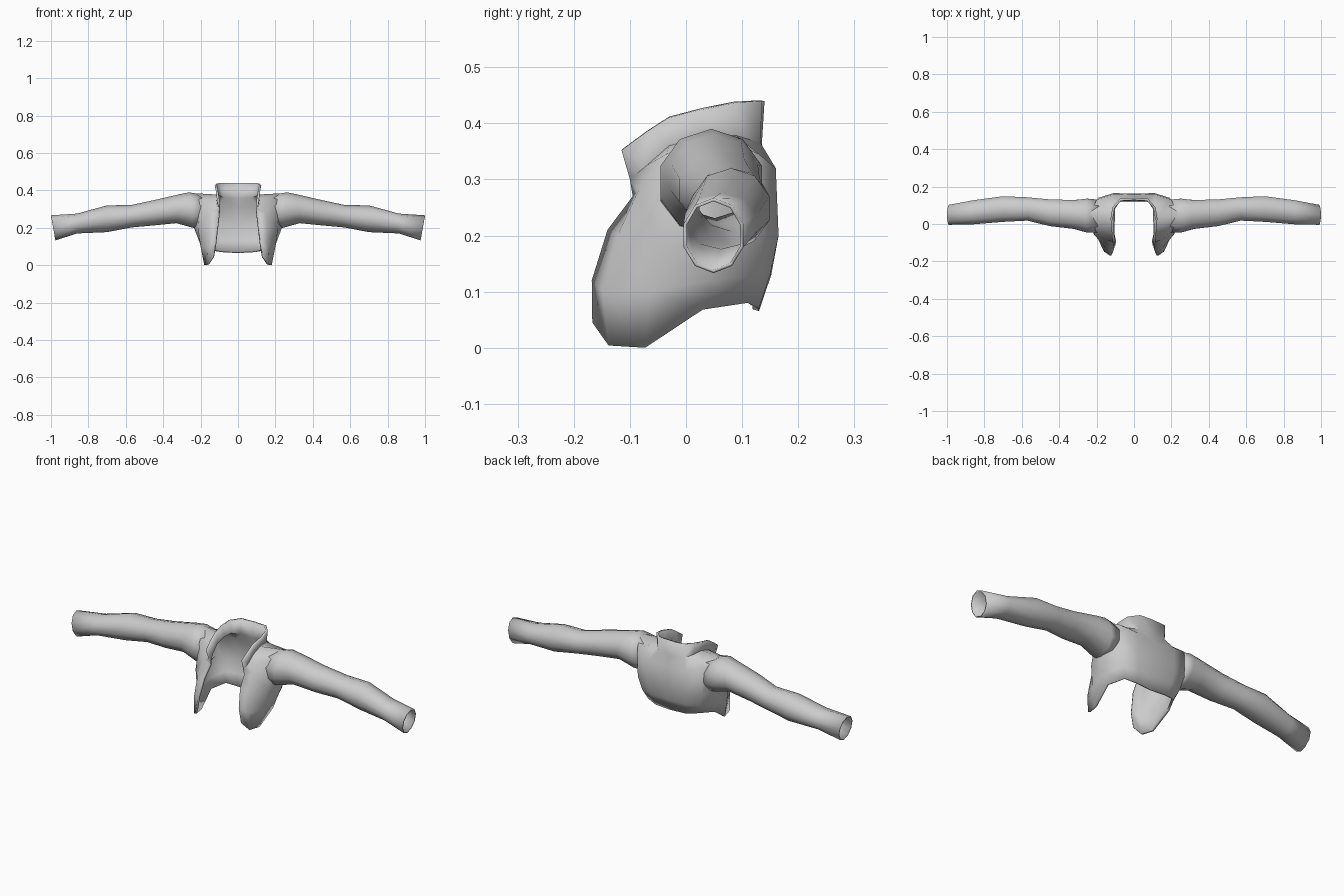
import bpy, math

cube = bpy.data.objects.get("Cube")
if cube:
    bpy.data.objects.remove(cube, do_unlink=True)

GREY = (0.6, 0.6, 0.6, 1.0)
fabric = bpy.data.materials.new("grey_fabric")
fabric.use_nodes = True
fabric.diffuse_color = GREY
fabric.node_tree.nodes["Principled BSDF"].inputs["Base Color"].default_value = GREY


def loft(name, sections, closed, thickness):
    """Skin the sections, mirror across x and thicken inwards."""
    n = len(sections[0])
    verts = [p for s in sections for p in s]
    faces = []
    for i in range(len(sections) - 1):
        for j in range(n if closed else n - 1):
            k = (j + 1) % n
            faces.append((i * n + j, i * n + k, (i + 1) * n + k, (i + 1) * n + j))
    mesh = bpy.data.meshes.new(name)
    mesh.from_pydata(verts, [], faces)
    mesh.materials.append(fabric)
    obj = bpy.data.objects.new(name, mesh)
    bpy.context.collection.objects.link(obj)
    mirror = obj.modifiers.new("mirror", 'MIRROR')
    mirror.use_clip = True
    solid = obj.modifiers.new("cloth_thickness", 'SOLIDIFY')
    solid.thickness = thickness
    solid.offset = -1
    bpy.ops.object.select_all(action='DESELECT')
    obj.select_set(True)
    bpy.context.view_layer.objects.active = obj
    bpy.ops.object.shade_smooth_by_angle(angle=math.radians(50))
    return obj


# Open-fronted body with collar: columns from back centre to front edge,
# each running hem, waist, chest, shoulder, neck, collar top
body = [
    [(0, .13, .065), (0, .152, .13), (0, .163, .2), (0, .158, .31), (0, .135, .36), (0, .14, .44)],
    [(.09, .13, .07), (.10, .15, .13), (.11, .165, .2), (.11, .16, .32), (.075, .133, .365), (.075, .135, .44)],
    [(.15, .11, .08), (.17, .13, .13), (.19, .14, .2), (.20, .13, .345), (.108, .09, .378), (.115, .09, .437)],
    [(.19, .03, .068), (.205, .04, .12), (.235, .05, .2), (.235, .05, .385), (.112, .03, .378), (.125, .03, .425)],
    [(.18, -.073, 0), (.20, -.065, .1), (.215, -.055, .2), (.205, -.035, .345), (.115, -.03, .36), (.12, -.03, .41)],
    [(.165, -.138, .004), (.16, -.148, .1), (.157, -.122, .2), (.145, -.085, .28), (.112, -.07, .325), (.117, -.07, .385)],
    [(.135, -.167, .045), (.122, -.168, .12), (.110, -.14, .21), (.103, -.095, .27), (.104, -.1, .30), (.112, -.115, .352)],
]
loft("jacket_body", body, False, 0.012)


# Sleeves: x, front y, back y, bottom z, top z, lean of the section
def ring(x, y0, y1, z0, z1, lean, sides=10):
    pts = []
    for k in range(sides):
        a = math.tau * k / sides + math.pi / 2
        c, s = math.cos(a), math.sin(a)
        pts.append((x + lean * s, (y0 + y1) / 2 + c * (y1 - y0) / 2,
                    (z0 + z1) / 2 + s * (z1 - z0) / 2))
    return pts


profile = [
    (.195, -.05, .135, .20, .375, -.01),
    (.25, -.05, .14, .20, .39, .01),
    (.32, -.03, .132, .225, .38, -.01),
    (.45, -.015, .135, .213, .348, 0),
    (.57, .015, .146, .202, .322, 0),
    (.70, .008, .152, .177, .32, 0),
    (.86, -.005, .13, .17, .276, 0),
    (.988, -.007, .105, .133, .267, .012),
]
loft("sleeves", [ring(*p) for p in profile], True, 0.006)
